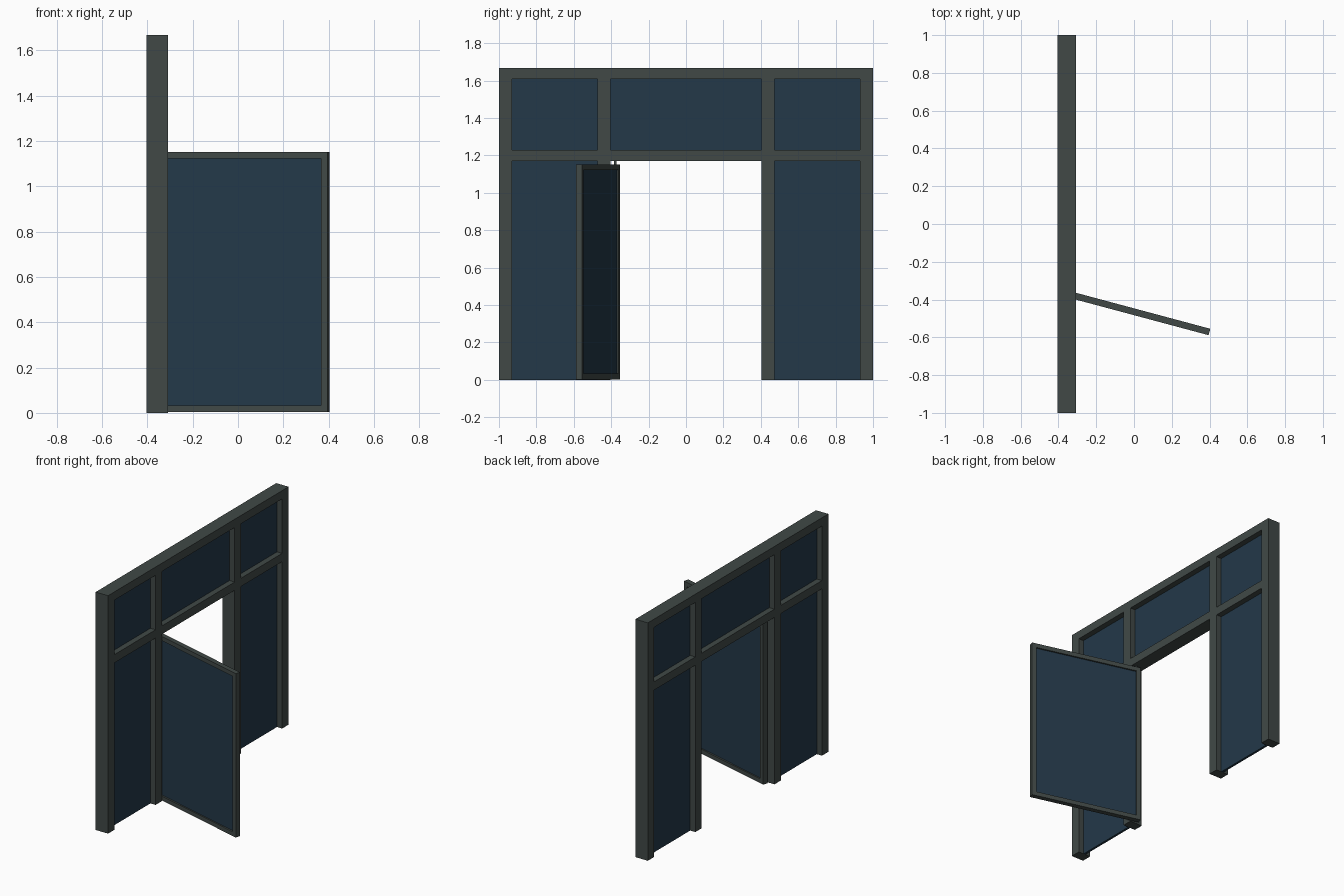
import bpy, bmesh, math
from mathutils import Matrix, Vector

if "Cube" in bpy.data.objects:
    bpy.data.objects.remove(bpy.data.objects["Cube"])


def material(name, color):
    m = bpy.data.materials.new(name)
    m.diffuse_color = (*color, 1)
    m.use_nodes = True
    m.node_tree.nodes["Principled BSDF"].inputs["Base Color"].default_value = m.diffuse_color
    return m


METAL = material("dark_metal", (0.052, 0.066, 0.062))
GLASS = material("blue_glass", (0.017, 0.040, 0.066))


def boxes(name, spans, mat, matrix=Matrix()):
    """One object from boxes given as (x0, x1, y0, y1, z0, z1)."""
    bm = bmesh.new()
    for x0, x1, y0, y1, z0, z1 in spans:
        centre = Vector(((x0 + x1) / 2, (y0 + y1) / 2, (z0 + z1) / 2))
        size = Matrix.Diagonal((x1 - x0, y1 - y0, z1 - z0, 1))
        bmesh.ops.create_cube(bm, size=1, matrix=Matrix.Translation(centre) @ size)
    mesh = bpy.data.meshes.new(name)
    bm.to_mesh(mesh)
    bm.free()
    mesh.materials.append(mat)
    ob = bpy.data.objects.new(name, mesh)
    ob.matrix_world = matrix
    bpy.context.collection.objects.link(ob)
    return ob


# Wall frame dimensions
XC, HALF = -0.356, 0.048
X0, X1 = XC - HALF, XC + HALF
G0, G1 = XC - 0.008, XC + 0.008
OUT, IN0, IN1 = 0.929, 0.403, 0.473
MID0, MID1, TOP0, TOP1 = 1.17, 1.228, 1.61, 1.668

# Rails run the full width
boxes("top_rail", [(X0, X1, -1, 1, TOP0, TOP1)], METAL)
boxes("middle_rail", [(X0, X1, -1, 1, MID0, MID1)], METAL)

# Posts and side glazing, mirrored about the doorway
for side, s in (("left", -1), ("right", 1)):
    def span(a, b):
        return tuple(sorted((s * a, s * b)))
    for part, a, b in (("outer", OUT, 1), ("inner", IN0, IN1)):
        boxes(f"{side}_{part}_post",
              [(X0, X1, *span(a, b), 0, MID0),
               (X0, X1, *span(a, b), MID1, TOP0)], METAL)
    boxes(f"{side}_lower_pane", [(G0, G1, *span(IN1, OUT), 0, MID0)], GLASS)
    boxes(f"{side}_upper_pane", [(G0, G1, *span(IN1, OUT), MID1, TOP0)], GLASS)

boxes("transom_pane", [(G0, G1, -IN0, IN0, MID1, TOP0)], GLASS)

# Door leaf, swung open: local x runs from hinge edge to free edge
W, T, B, H, R = 0.783, 0.0175, 0.003, 1.152, 0.03
swing = Matrix.Translation((-0.357, -0.369, 0)) @ Matrix.Rotation(math.radians(-15), 4, "Z")
boxes("door_frame", [(0, R, -T, T, B, H), (W - R, W, -T, T, B, H),
                     (R, W - R, -T, T, B, B + R), (R, W - R, -T, T, H - R, H)],
      METAL, swing)
boxes("door_pane", [(R, W - R, -0.007, 0.007, B + R, H - R)], GLASS, swing)

# Pivot pin between door and middle rail
bpy.ops.mesh.primitive_cylinder_add(vertices=12, radius=0.007, depth=MID0 - H + 0.01,
                                    location=(-0.335, -0.378, (MID0 + H) / 2))
pin = bpy.context.object
pin.name = "door_pivot_pin"
pin.data.materials.append(METAL)
